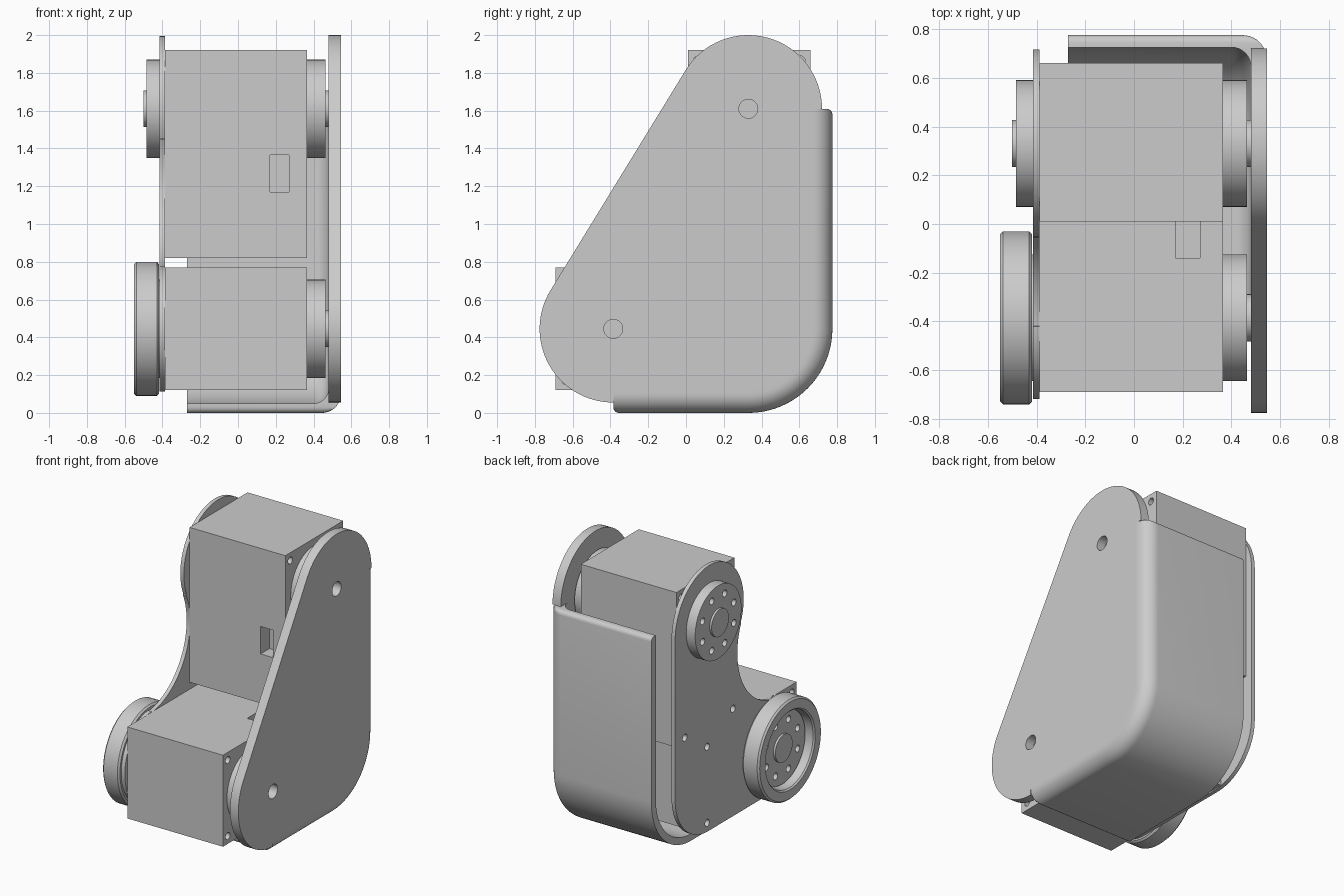
import bpy, bmesh
from math import sin, cos, pi, radians
from mathutils import Matrix

if "Cube" in bpy.data.objects:
    bpy.data.objects.remove(bpy.data.objects["Cube"])

grey = bpy.data.materials.new("plain grey")
grey.use_nodes = True
colour = (0.6, 0.6, 0.6, 1)
grey.diffuse_color = colour
grey.node_tree.nodes["Principled BSDF"].inputs["Base Color"].default_value = colour

# Joint axes as (y, z)
TOP, LOW, CORNER = (0.33, 1.61), (-0.385, 0.445), (0.33, 0.445)


def finish(name, bm):
    bmesh.ops.recalc_face_normals(bm, faces=bm.faces)
    mesh = bpy.data.meshes.new(name)
    bm.to_mesh(mesh)
    bm.free()
    mesh.materials.append(grey)
    obj = bpy.data.objects.new(name, mesh)
    bpy.context.collection.objects.link(obj)
    return obj


def arc(c, r, a0, a1, n=32):
    angles = [radians(a0 + (a1 - a0) * i / n) for i in range(n + 1)]
    return [(c[0] + r * cos(a), c[1] + r * sin(a)) for a in angles]


def skin(name, rings, closed=False):
    """Bridge equal rings of points, capping the ends unless closed."""
    bm = bmesh.new()
    vs = [[bm.verts.new(p) for p in ring] for ring in rings]
    n = len(vs[0])
    pairs = list(zip(vs, vs[1:])) + ([(vs[-1], vs[0])] if closed else [])
    for a, b in pairs:
        for j in range(n):
            k = (j + 1) % n
            bm.faces.new((a[j], a[k], b[k], b[j]))
    if not closed:
        bm.faces.new(vs[0])
        bm.faces.new(vs[-1])
    return finish(name, bm)


def prism(name, outline, x0, x1):
    return skin(name, [[(x, y, z) for y, z in outline] for x in (x0, x1)])


def rod(name, c, r, x0, x1, n=64):
    return prism(name, arc(c, r, 0, 360 - 360 / n, n - 1), x0, x1)


def box(name, lo, hi):
    bm = bmesh.new()
    bmesh.ops.create_cube(bm, size=1)
    for v in bm.verts:
        v.co = [lo[i] if v.co[i] < 0 else hi[i] for i in range(3)]
    return finish(name, bm)


def combine(obj, others, operation):
    """Apply a boolean with each helper, then remove the helper."""
    for other in others:
        mod = obj.modifiers.new("boolean", 'BOOLEAN')
        mod.operation, mod.solver, mod.object = operation, 'EXACT', other
        other.hide_render = True
        deps = bpy.context.evaluated_depsgraph_get()
        mesh = bpy.data.meshes.new_from_object(obj.evaluated_get(deps))
        obj.modifiers.clear()
        obj.data = mesh
        bpy.data.objects.remove(other)


def smooth(obj):
    bpy.ops.object.select_all(action='DESELECT')
    obj.select_set(True)
    bpy.context.view_layer.objects.active = obj
    bpy.ops.object.shade_smooth_by_angle(angle=radians(35))


# Motor housings: corner screw holes on both sides and a cable pocket
def housing(name, lo, hi, pocket_lo, pocket_hi):
    obj = box(name, lo, hi)
    cutters = [box("pocket_cutter", pocket_lo, pocket_hi)]
    for y in (lo[1] + 0.055, hi[1] - 0.055):
        for z in (lo[2] + 0.055, hi[2] - 0.055):
            for x in (lo[0], hi[0]):
                cutters.append(rod("screw_cutter", (y, z), 0.025, x - 0.08, x + 0.08, 20))
    combine(obj, cutters, 'DIFFERENCE')
    smooth(obj)


housing("upper_motor", (-0.387, 0.01, 0.82), (0.365, 0.66, 1.92),
        (0.17, -0.1, 1.17), (0.27, 0.11, 1.365))
housing("lower_motor", (-0.387, -0.69, 0.12), (0.365, 0.41, 0.77),
        (0.17, -0.14, 0.67), (0.27, 0.055, 0.9))

# Output discs with bolt circles, and plain idler discs opposite
for label, c in (("upper", TOP), ("lower", LOW)):
    disc = rod(label + "_output_disc", c, 0.26, -0.485, -0.415)
    bolts = [rod("bolt_cutter", p, 0.024, -0.6, -0.43, 20)
             for p in arc(c, 0.19, 22.5, 337.5, 7)]
    combine(disc, bolts, 'DIFFERENCE')
    smooth(disc)
    smooth(rod(label + "_output_hub", c, 0.097, -0.5, -0.48))
    smooth(rod(label + "_idler_disc", c, 0.26, 0.365, 0.463))
    smooth(rod(label + "_idler_hub", c, 0.097, 0.46, 0.482))

# Raised collar around the lower output disc
collar_profile = [(0.27, -0.418), (0.343, -0.418), (0.355, -0.43),
                  (0.355, -0.538), (0.343, -0.55), (0.28, -0.55), (0.27, -0.54)]
collar = skin("output_collar",
              [[(x, LOW[0] + r * cos(a), LOW[1] + r * sin(a)) for r, x in collar_profile]
               for a in [2 * pi * i / 72 for i in range(72)]], closed=True)
smooth(collar)

# Thin bracket plate with a concave waist
bracket_outline = (arc(TOP, 0.385, 0, 204)
                   + arc((-0.47, 1.25), 0.486, 24, -84)
                   + arc(LOW, 0.333, 96, 270)
                   + arc((0.345, 0.482), 0.37, -90, 0))
bracket = prism("bracket_plate", bracket_outline, -0.415, -0.387)
screws = [(0.065, 0.875), (0.605, 0.875), (0.355, 0.715), (0.355, 0.175)]
combine(bracket, [rod("screw_cutter", p, 0.025, -0.5, -0.3, 20) for p in screws], 'DIFFERENCE')
smooth(bracket)

# Cover: flat plate joined to a flange swept around its back and bottom
cover_outline = (arc(TOP, 0.39, 0, 148.5) + arc(LOW, 0.39, 148.5, 270)
                 + [(LOW[0], LOW[1] - 0.32)]
                 + arc(CORNER, 0.32, -90, 0) + [(TOP[0] + 0.32, TOP[1])])
cover = prism("cover", cover_outline, 0.48, 0.545)

flange_profile = ([(0.3, 0.545)] + arc((0.345, 0.445), 0.1, 90, 0, 10)
                  + [(0.445, -0.27), (0.395, -0.27)]
                  + arc((0.315, 0.4), 0.08, 0, 90, 8) + [(0.3, 0.48)])


def section(c, angle, limit=1.0):
    ring = [(min(r, limit), x) for r, x in flange_profile]
    return [(x, c[0] + r * cos(angle), c[1] + r * sin(angle)) for r, x in ring]


ends = [(0.03 * (1 - cos(a)), 0.415 + 0.03 * sin(a)) for a in [pi / 8 * i for i in range(5)]]
sweep = [section((TOP[0], TOP[1] - t), 0, lim) for t, lim in ends]
sweep += [section(CORNER, -pi / 2 * i / 24) for i in range(25)]
sweep += [section((LOW[0] + t, LOW[1]), -pi / 2, lim) for t, lim in reversed(ends)]
flange = skin("flange", sweep)
combine(cover, [flange], 'UNION')
combine(cover, [rod("axle_cutter", c, 0.05, 0.47, 0.6, 40) for c in (TOP, LOW)], 'DIFFERENCE')
smooth(cover)
